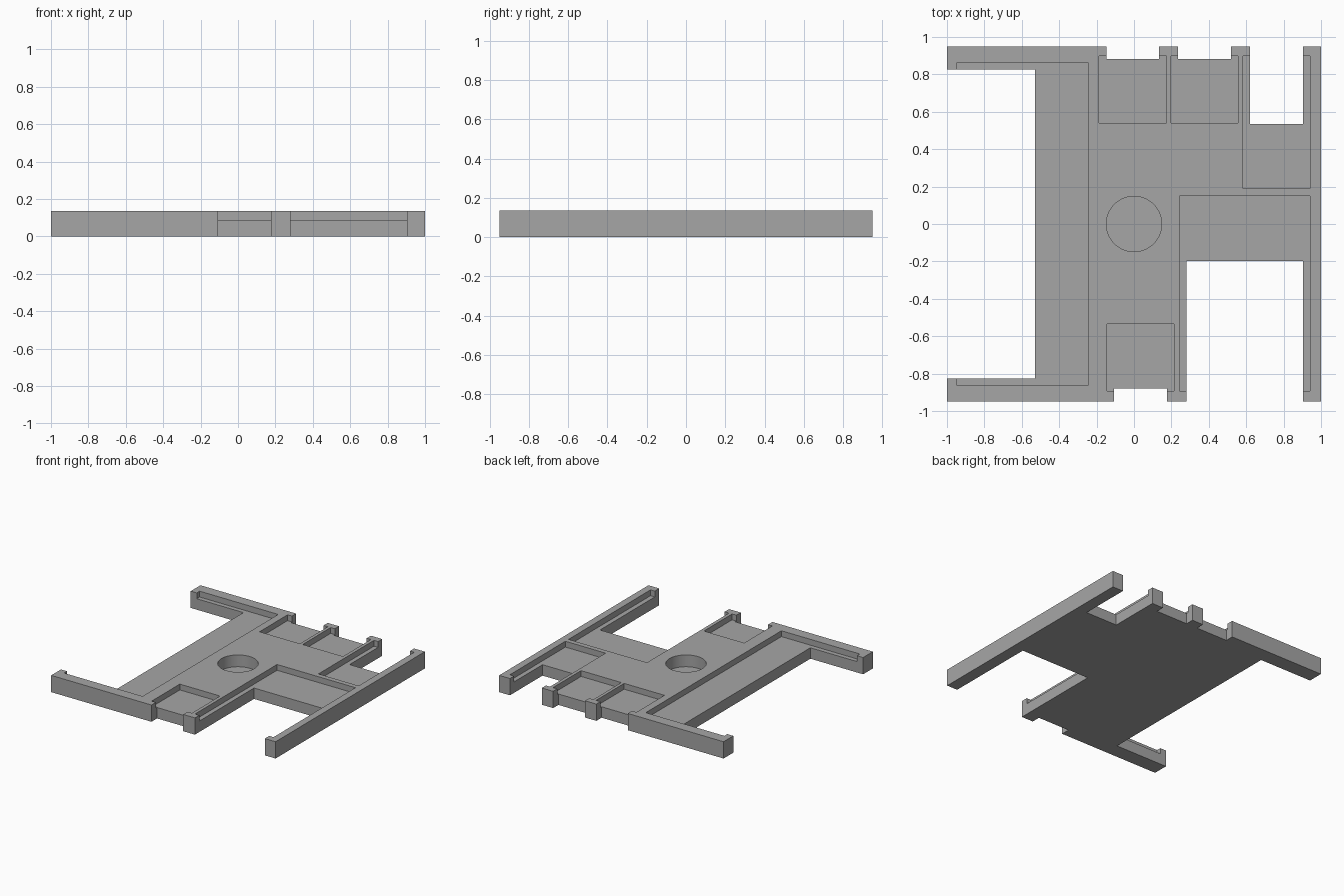
import bpy

HEIGHT, FLOOR, HOLE_FLOOR = 0.135, 0.088, 0.04
OUT = 1.2  # cutters that open through an edge reach this far

cube = bpy.data.objects.get("Cube")
if cube:
    bpy.data.objects.remove(cube, do_unlink=True)

grey = bpy.data.materials.new("plain_grey")
grey.use_nodes = True
grey.diffuse_color = (0.38, 0.38, 0.38, 1)
grey.node_tree.nodes["Principled BSDF"].inputs["Base Color"].default_value = (0.38, 0.38, 0.38, 1)


def box(name, x0, x1, y0, y1, z0, z1):
    bpy.ops.mesh.primitive_cube_add(size=1)
    ob = bpy.context.object
    ob.name = name
    for v in ob.data.vertices:
        v.co = (x1 if v.co.x > 0 else x0,
                y1 if v.co.y > 0 else y0,
                z1 if v.co.z > 0 else z0)
    return ob


def cut(target, cutter):
    mod = target.modifiers.new("cut", "BOOLEAN")
    mod.operation, mod.solver, mod.object = "DIFFERENCE", "EXACT", cutter
    bpy.context.view_layer.objects.active = target
    bpy.ops.object.modifier_apply(modifier=mod.name)
    bpy.data.objects.remove(cutter, do_unlink=True)


# Slab
plate = box("tray_plate", -1, 1, -0.95, 0.95, 0, HEIGHT)
plate.data.materials.append(grey)

# Shallow recesses: x range, y range
recesses = [
    (-0.946, -0.246, -0.863, 0.863),
    (-0.186, 0.173, 0.54, 0.897),
    (0.198, 0.557, 0.54, 0.897),
    (0.584, 0.942, 0.19, 0.897),
    (0.243, 0.942, -0.894, 0.15),
    (-0.144, 0.215, -0.894, -0.535),
]
for r in recesses:
    cut(plate, box("recess_cutter", *r, FLOOR, 1))

# Openings through the full thickness, running out past an edge
openings = [
    (-OUT, -0.53, -0.826, 0.826),
    (-0.147, 0.134, 0.883, OUT),
    (0.235, 0.519, 0.883, OUT),
    (0.62, 0.904, 0.535, OUT),
    (0.281, 0.904, -OUT, -0.197),
    (-0.106, 0.177, -OUT, -0.879),
]
for o in openings:
    cut(plate, box("opening_cutter", *o, -1, 1))

# Round blind hole in the middle
bpy.ops.mesh.primitive_cylinder_add(vertices=64, radius=0.148, depth=1,
                                    location=(0, 0, HOLE_FLOOR + 0.5))
cut(plate, bpy.context.object)

plate.select_set(True)
bpy.context.view_layer.objects.active = plate
bpy.ops.object.shade_smooth_by_angle(angle=0.5)
